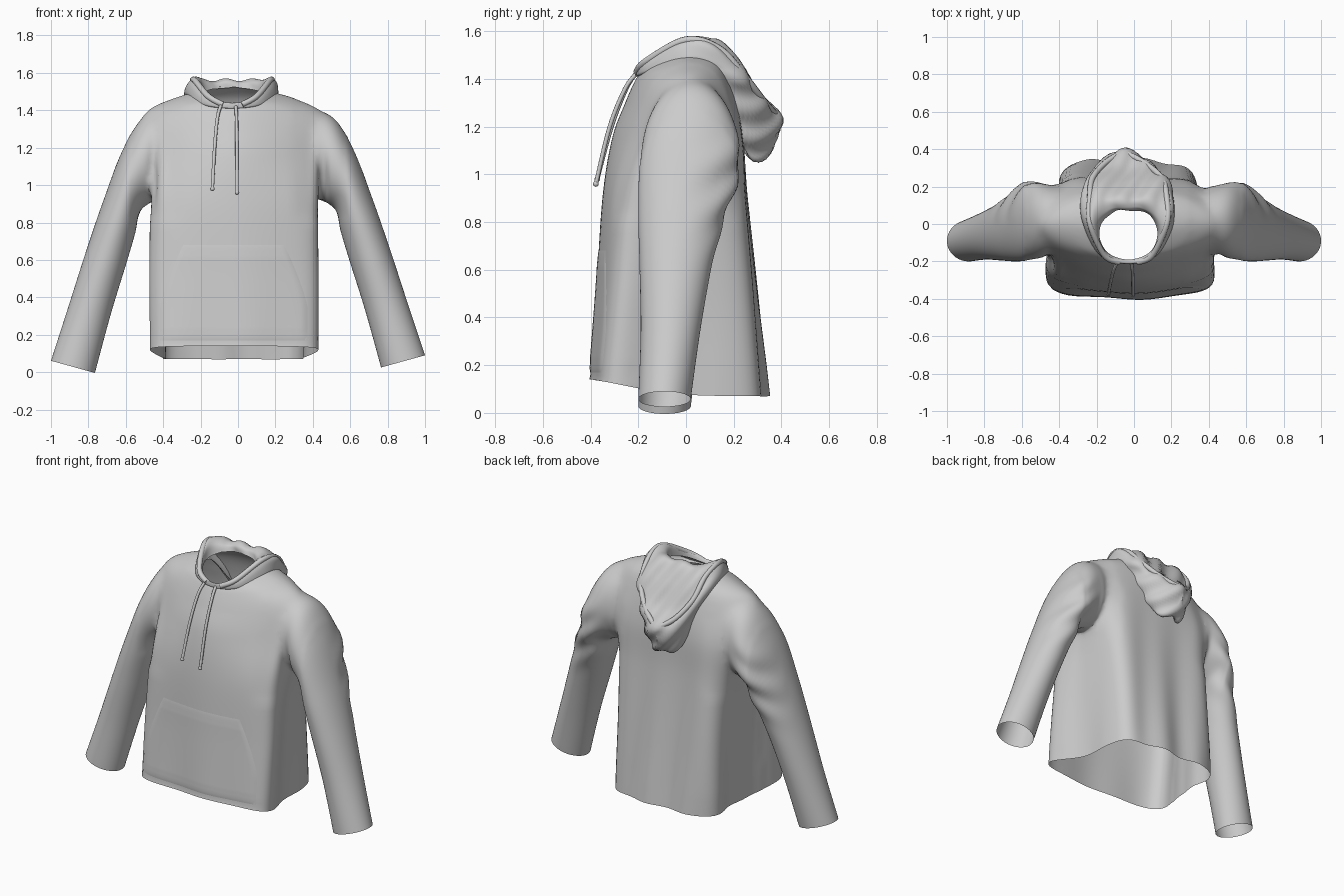
import bpy, bmesh, math
from mathutils import Vector
from mathutils.bvhtree import BVHTree

if "Cube" in bpy.data.objects:
    bpy.data.objects.remove(bpy.data.objects["Cube"])


def spline(pts, per, closed=False):
    """Catmull-Rom through pts with `per` samples for each span."""
    n, out = len(pts), []
    for i in range(n if closed else n - 1):
        if closed:
            a, b, c, d = (pts[(i + k) % n] for k in (-1, 0, 1, 2))
        else:
            a, b, c, d = (pts[min(max(i + k, 0), n - 1)] for k in (-1, 0, 1, 2))
        for j in range(per):
            t = j / per
            out.append(0.5 * (2 * b + (c - a) * t + (2 * a - 5 * b + 4 * c - d) * t * t
                              + (3 * b - a - 3 * c + d) * t ** 3))
    if not closed:
        out.append(pts[-1].copy())
    return out


def add_mesh(name, verts, faces):
    me = bpy.data.meshes.new(name)
    me.from_pydata(verts, [], faces)
    ob = bpy.data.objects.new(name, me)
    bpy.context.collection.objects.link(ob)
    return ob


def loft(name, key_rings, per, caps):
    """Smooth skin through closed rings; caps are fans round a centre point."""
    cols = [spline(list(c), per) for c in zip(*key_rings)]
    rings = list(zip(*cols))
    n = len(rings[0])
    verts = [v for r in rings for v in r]
    faces = [(i * n + j, i * n + (j + 1) % n, (i + 1) * n + (j + 1) % n, (i + 1) * n + j)
             for i in range(len(rings) - 1) for j in range(n)]
    ends = []
    if caps:
        for start, r in ((0, rings[0]), (len(verts) - n, rings[-1])):
            c = sum(r, Vector()) / n
            k = len(verts)
            verts.append(c)
            ends.append(c)
            faces += [(start + j, start + (j + 1) % n, k) for j in range(n)]
    ob = add_mesh(name, verts, faces)
    bm = bmesh.new()
    bm.from_mesh(ob.data)
    bmesh.ops.recalc_face_normals(bm, faces=bm.faces)
    bm.to_mesh(ob.data)
    bm.free()
    return ob, ends


def outline(row, cx, per):
    """Closed outline from front, front corner, side, back corner, back."""
    yf, zf, x1, y1, z1, x2, y2, z2, x3, y3, z3, yb, zb = row
    half = [(x1, y1, z1), (x2, y2, z2), (x3, y3, z3)]
    pts = [(0, yf, zf)] + half + [(0, yb, zb)] + [(-x, y, z) for x, y, z in reversed(half)]
    return spline([Vector(p) + Vector((cx, 0, 0)) for p in pts], per, True)


# torso, hem to neck
torso_rows = [
    (-.40, .14, .425, -.335, .13, .38, -.05, .08, .31, .285, .07, .34, .07),
    (-.375, .5, .425, -.30, .5, .395, -.05, .5, .32, .25, .5, .29, .5),
    (-.35, .9, .415, -.26, .9, .415, -.02, .9, .34, .22, .9, .25, .9),
    (-.31, 1.15, .40, -.19, 1.15, .475, 0, 1.15, .37, .205, 1.15, .24, 1.15),
    (-.255, 1.30, .36, -.15, 1.33, .485, 0, 1.37, .33, .155, 1.36, .21, 1.34),
    (-.215, 1.39, .25, -.14, 1.42, .345, 0, 1.455, .24, .12, 1.46, .16, 1.46),
    (-.195, 1.42, .12, -.15, 1.455, .165, -.04, 1.50, .12, .055, 1.52, .08, 1.53)]
garment, torso_ends = loft("hoodie_body", [outline(r, -.023, 13) for r in torso_rows], 10, True)
openings = list(torso_ends)

# sleeves: inner x,z / outer x,z / front y, back y
sleeve_rows = [
    (.30, 1.00, .33, 1.405, -.12, .16), (.43, .92, .50, 1.375, -.175, .215),
    (.52, .87, .615, 1.195, -.195, .225), (.55, .75, .725, .91, -.20, .165),
    (.595, .60, .815, .65, -.195, .11), (.68, .33, .91, .36, -.19, .06),
    (.765, .025, 1.0, .09, -.2, .02)]
for side in (1, -1):
    rings = []
    for xi, zi, xo, zo, ya, yb in sleeve_rows:
        drop = .03 * max(0, 1 - zi) if side < 0 else 0
        inner, outer = Vector((side * xi, 0, zi - drop)), Vector((side * xo, 0, zo - drop))
        mid, half = (inner + outer) / 2, (outer - inner) / 2
        rings.append([mid + half * math.cos(a) + Vector((0, (ya + yb) / 2 + (yb - ya) / 2 * math.sin(a), 0))
                      for a in (math.tau * k / 72 for k in range(72))])
    sleeve, ends = loft("sleeve", rings, 10, True)
    openings.append(ends[1])
    mod = garment.modifiers.new("join_sleeve", 'BOOLEAN')
    mod.operation, mod.solver, mod.object = 'UNION', 'EXACT', sleeve
    bpy.context.view_layer.objects.active = garment
    bpy.ops.object.modifier_apply(modifier=mod.name)
    bpy.data.objects.remove(sleeve)

# open the hem, neck and cuffs, soften armholes, add cloth folds
bm = bmesh.new()
bm.from_mesh(garment.data)
for c in openings:
    v = min(bm.verts, key=lambda v: (v.co - c).length)
    bmesh.ops.delete(bm, geom=[v], context='VERTS')
bmesh.ops.remove_doubles(bm, verts=bm.verts, dist=.004)
arm = [v for v in bm.verts if .30 < abs(v.co.x) < .58 and v.co.z > .82]
for _ in range(14):
    bmesh.ops.smooth_vert(bm, verts=arm, factor=.5, use_axis_x=True, use_axis_y=True, use_axis_z=True)
bm.normal_update()


def bump(v, centre, width):
    return math.exp(-((v - centre) / width) ** 2)


moves = []
for v in bm.verts:
    x, y, z = v.co
    ax = abs(x)
    back = min(1, max(0, y / .12))
    low = min(1, max(0, (1.3 - z) / 1.1))
    d = 0
    if ax < .44:
        d += .013 * back * low * math.sin(23 * x + 1.2 * z + .6)
        d += .006 * (1 - back) * low ** 2 * math.sin(15 * x + 1)
        d -= .003 * bump(z, .16, .008) * (y < -.2)
        # fuller back left corner
        d += .05 * low * bump(x, -.36, .09) * bump(y, .24, .1)
    sleeve_part = min(1, max(0, (ax - .45) / .08))
    d += .010 * sleeve_part * bump(z, .95, .2) * min(1, max(0, y / .14)) * math.sin(38 * z + 26 * ax + x)
    # armpit creases in front
    d -= .022 * bump(ax, .455, .022) * bump(z, 1.03, .13) * (y < .05)
    d += .010 * bump(ax, .41, .025) * bump(z, 1.0, .2)
    moves.append((v, v.normal * d))
for v, m in moves:
    v.co += m
bvh = BVHTree.FromBMesh(bm)
bm.to_mesh(garment.data)
bm.free()

# front pocket laid on the body
cols, rows = 44, 28
verts = []
for r in range(rows + 1):
    z = .17 + .51 * r / rows
    w = .395 if z < .34 else .395 - .125 * ((z - .34) / .34) ** 1.3
    for c in range(cols + 1):
        x = -.023 + w * (2 * c / cols - 1)
        hit = bvh.ray_cast(Vector((x, -1, z)), Vector((0, 1, 0)))[0]
        edge = r in (0, rows) or c in (0, cols)
        lift = .004 if 2 < r < rows - 2 else .0025
        verts.append((x, hit.y - (.0005 if edge else lift), z))
k = cols + 1
add_mesh("front_pocket", verts, [(r * k + c, r * k + c + 1, (r + 1) * k + c + 1, (r + 1) * k + c)
                                 for r in range(rows) for c in range(cols)])

# hood lying back: neck seam, crest, inner valley, tip, underside
hood_rows = [
    (-.19, 1.42, .115, -.15, 1.45, .155, -.05, 1.49, .11, .045, 1.51, .075, 1.52),
    (-.20, 1.435, .12, -.155, 1.48, .17, -.03, 1.55, .13, .06, 1.55, .09, 1.555),
    (-.21, 1.44, .135, -.165, 1.475, .20, 0, 1.575, .16, .12, 1.56, .14, 1.555),
    (-.213, 1.43, .15, -.165, 1.46, .235, .03, 1.55, .20, .19, 1.50, .22, 1.46),
    (-.213, 1.415, .16, -.16, 1.44, .25, .05, 1.50, .20, .25, 1.40, .30, 1.34),
    (-.21, 1.41, .16, -.155, 1.43, .245, .06, 1.475, .165, .29, 1.29, .40, 1.235),
    (-.205, 1.41, .155, -.15, 1.425, .235, .06, 1.46, .135, .285, 1.17, .365, 1.12),
    (-.20, 1.41, .15, -.14, 1.42, .22, .06, 1.45, .10, .25, 1.10, .31, 1.065),
    (-.19, 1.41, .14, -.13, 1.42, .20, .05, 1.44, .08, .20, 1.20, .22, 1.18)]
hood, _ = loft("hood", [outline(r, -.03, 12) for r in hood_rows], 7, False)
for v in hood.data.vertices:
    x, y, z = v.co
    m = min(1, max(0, (y + .05) / .2))
    v.co += v.normal * (.010 * m * math.sin(38 * z + 44 * x + 14 * y))
    v.co.x -= .03 * max(0, y - .2) / .2


def cord(name, pts, radius):
    cu = bpy.data.curves.new(name, 'CURVE')
    cu.dimensions, cu.bevel_depth, cu.bevel_resolution, cu.use_fill_caps = '3D', radius, 3, True
    sp = cu.splines.new('POLY')
    path = spline([Vector(p) for p in pts], 8)
    sp.points.add(len(path) - 1)
    for q, p in zip(sp.points, path):
        q.co = (*p, 1)
    ob = bpy.data.objects.new(name, cu)
    bpy.context.collection.objects.link(ob)


# rolled hem round the hood opening
for side, label in ((1, "right"), (-1, "left")):
    cord("hood_rim_" + label, [(-.03 + side * x - .15 * max(0, y - .2), y, z) for x, y, z in (
        (.05, -.205, 1.43), (.13, -.165, 1.475), (.205, 0, 1.563), (.205, .14, 1.525),
        (.185, .245, 1.41), (.10, .33, 1.30), (.0, .385, 1.24))], .016)

# drawstrings with knotted ends
for label, pts in (("left", [(-.09, -.205, 1.43), (-.11, -.25, 1.36), (-.125, -.312, 1.2), (-.137, -.372, .98)]),
                   ("right", [(-.012, -.21, 1.42), (-.008, -.255, 1.36), (-.006, -.32, 1.2), (-.005, -.378, .96)])):
    cord("drawstring_" + label, pts, .009)
    bpy.ops.mesh.primitive_uv_sphere_add(segments=16, ring_count=8, radius=.012, location=pts[-1])
    bpy.context.object.name = "drawstring_knot_" + label

# smooth shading
bpy.ops.object.select_all(action='DESELECT')
for ob in bpy.data.objects:
    if ob.type == 'MESH':
        ob.select_set(True)
        bpy.context.view_layer.objects.active = ob
bpy.ops.object.shade_smooth_by_angle(angle=math.radians(50))
